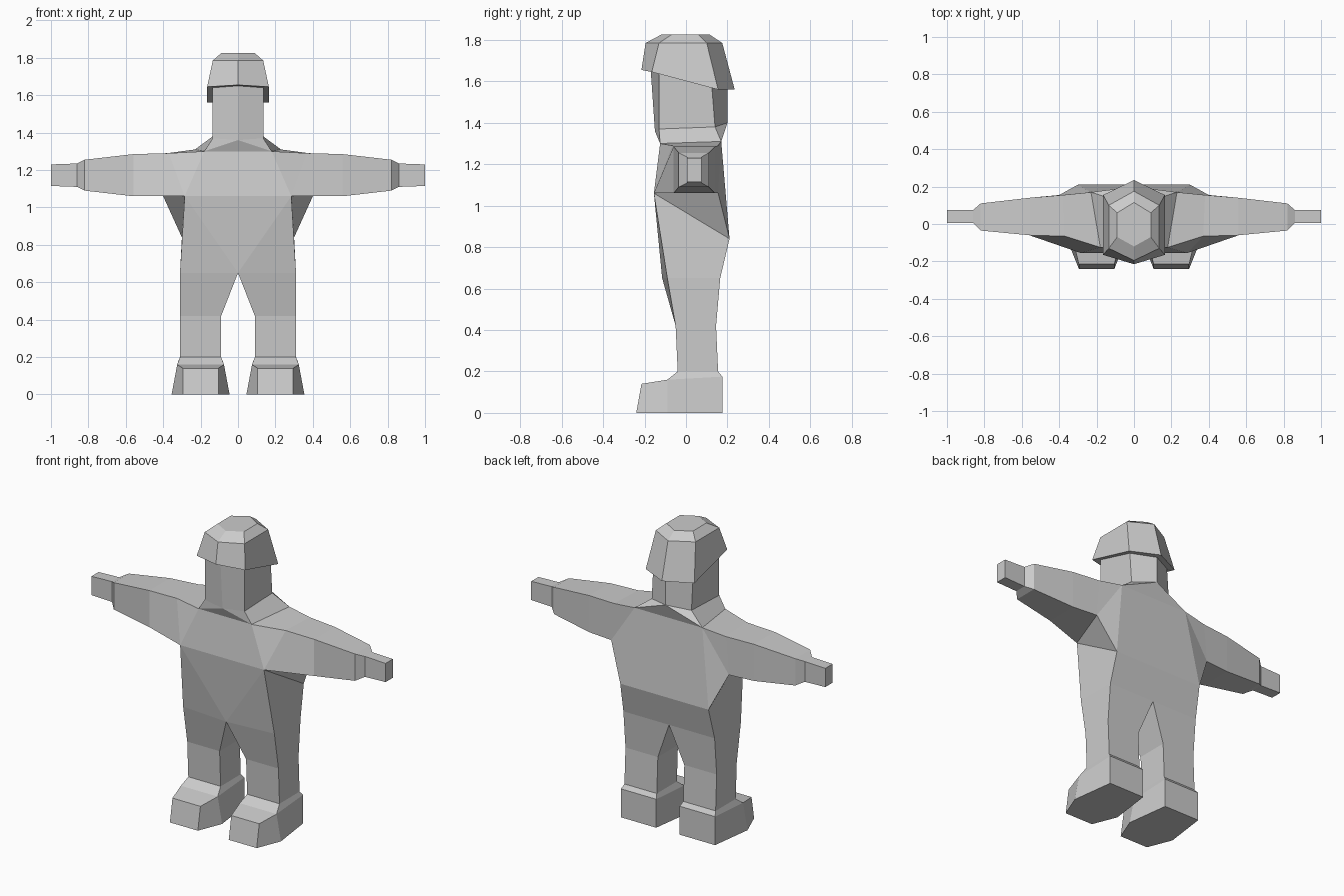
import bpy, bmesh, math
from mathutils import Vector as V

if "Cube" in bpy.data.objects:
    bpy.data.objects.remove(bpy.data.objects["Cube"])

grey = bpy.data.materials.new("plain_grey")
grey.diffuse_color = (0.6, 0.6, 0.6, 1)
grey.use_nodes = True
grey.node_tree.nodes["Principled BSDF"].inputs["Base Color"].default_value = grey.diffuse_color


def build(name, faces):
    """Mirror the faces across x, weld them and make one flat shaded object."""
    bm = bmesh.new()
    for side in (1, -1):
        for f in faces:
            pts = [V((p[0] * side, p[1], p[2])) for p in f]
            bm.faces.new([bm.verts.new(p) for p in pts])
    bmesh.ops.remove_doubles(bm, verts=bm.verts, dist=0.0005)
    bmesh.ops.recalc_face_normals(bm, faces=bm.faces)
    me = bpy.data.meshes.new(name)
    bm.to_mesh(me)
    bm.free()
    me.materials.append(grey)
    ob = bpy.data.objects.new(name, me)
    bpy.context.collection.objects.link(ob)


def loft(rings, closed=True):
    """Quads between neighbouring rings of points."""
    out = []
    for a, b in zip(rings, rings[1:]):
        n = len(a)
        for i in range(n if closed else n - 1):
            j = (i + 1) % n
            out.append([a[i], a[j], b[j], b[i]])
    return out


# torso landmarks on the +x side (front / back)
chest_f, chest_b = (.285, -.155, 1.06), (.30, .21, .84)
hip_f, hip_b = (.31, -.09, .65), (.31, .165, .65)
crotch_f, crotch_b = (0, -.115, .65), (0, .165, .65)
collar_f, collar_b = (.18, -.125, 1.30), (.23, .17, 1.31)
arm_f, arm_b, pit_b = (.37, -.065, 1.29), (.38, .155, 1.29), (.40, .155, 1.06)
neck = [(0, -.15, 1.36), (.135, -.13, 1.37), (.135, .14, 1.38), (0, .20, 1.40)]


def mid(p):
    return (0, p[1], p[2])


body = [
    # chest and belly
    [mid(chest_f), chest_f, collar_f, mid(collar_f)],
    [chest_f, arm_f, collar_f],
    [mid(chest_f), chest_f, crotch_f],
    [chest_f, hip_f, crotch_f],
    # side and underarm
    [chest_f, chest_b, hip_b, hip_f],
    [chest_f, pit_b, chest_b],
    # back
    [mid(chest_b), chest_b, collar_b, mid(collar_b)],
    [chest_b, pit_b, collar_b],
    [pit_b, arm_b, collar_b],
    [mid(chest_b), chest_b, hip_b, crotch_b],
    # shoulders up to the neck
    [collar_f, arm_f, arm_b, collar_b],
    [mid(collar_f), collar_f, neck[0]],
    [collar_f, neck[1], neck[0]],
    [collar_f, collar_b, neck[2], neck[1]],
    [collar_b, neck[3], neck[2]],
    [mid(collar_b), collar_b, neck[3]],
]

# arm: x, front y, back y, bottom z, top z
arm = [[chest_f, arm_f, arm_b, pit_b]]
for x, y0, y1, z0, z1 in [(.56, -.06, .14, 1.06, 1.285),
                          (.82, -.035, .11, 1.09, 1.255),
                          (.86, .005, .075, 1.11, 1.235),
                          (1.0, .005, .075, 1.115, 1.23)]:
    arm.append([(x, y0, z0), (x, y0, z1), (x, y1, z1), (x, y1, z0)])
body += loft(arm) + [arm[-1]]

# leg
leg = [[crotch_f, hip_f, hip_b, crotch_b]]
for z, y0, y1 in [(.42, -.05, .145), (.2, -.04, .155)]:
    leg.append([(.09, y0, z), (.31, y0, z), (.31, y1, z), (.09, y1, z)])
body += loft(leg)

# head, up to the helmet rim
brow = [(0, -.17, 1.65), (.135, -.13, 1.64), (.135, .125, 1.57), (0, .20, 1.56)]
body += loft([neck, brow], closed=False)
build("body", body)

# helmet: underside, flared side, bevel and crown
rim = [(0, -.215, 1.655), (.165, -.165, 1.645), (.165, .155, 1.56), (0, .235, 1.56)]
side = [(0, -.195, 1.785), (.135, -.13, 1.785), (.135, .10, 1.785), (0, .175, 1.785)]
crown = [(0, -.12, 1.825), (.09, -.07, 1.825), (.09, .06, 1.825), (0, .115, 1.825)]
build("helmet", loft([brow, rim, side, crown], closed=False) + [crown])


# boots
def outline(heel, ball, toe):
    """Six points from (half width, y, z) of heel, ball and toe."""
    return ([(.2 + w, y, z) for w, y, z in (heel, ball, toe)]
            + [(.2 - w, y, z) for w, y, z in (toe, ball, heel)])


upper = outline((.12, .175, .175), (.125, -.09, .16), (.095, -.215, .14))
sole = outline((.12, .175, 0), (.155, -.09, 0), (.095, -.24, 0))
fi, fo, bo, bi = leg[-1]
boots = loft([upper, sole]) + [
    sole,
    [upper[1], upper[2], upper[3], upper[4]],
    [fi, fo, upper[1], upper[4]],
    [fo, bo, upper[0], upper[1]],
    [fi, bi, upper[5], upper[4]],
    [bi, bo, upper[0], upper[5]],
]
build("boots", boots)
